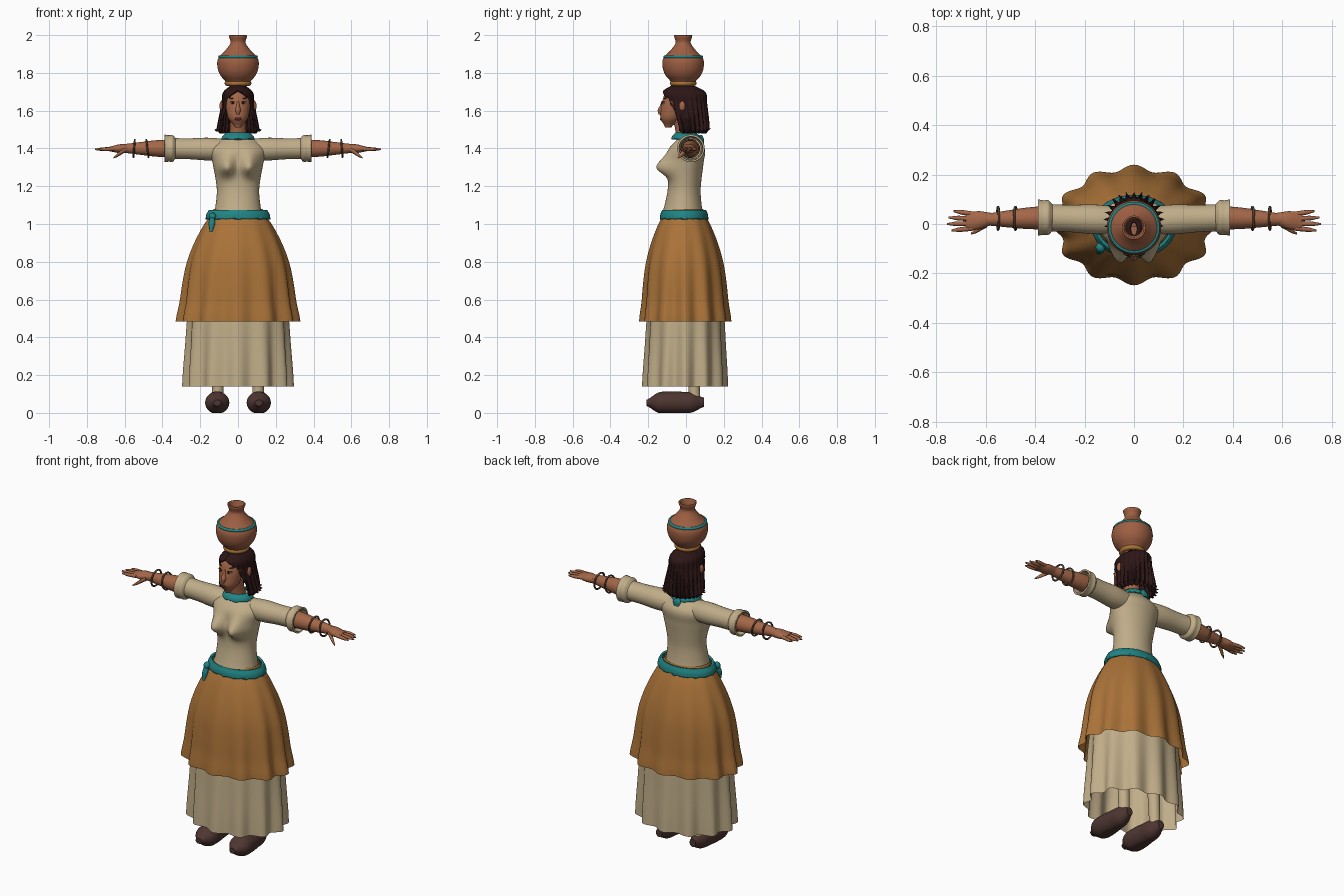
import bpy, bmesh
from math import sin, cos, pi, exp, radians
from mathutils import Vector

if "Cube" in bpy.data.objects:
    bpy.data.objects.remove(bpy.data.objects["Cube"])


def material(name, *rgb):
    mat = bpy.data.materials.new(name)
    mat.use_nodes = True
    mat.diffuse_color = (*rgb, 1)
    mat.node_tree.nodes["Principled BSDF"].inputs["Base Color"].default_value = (*rgb, 1)
    return mat


skin = material("brown skin", .37, .135, .065)
clay = material("fired clay", .34, .115, .055)
hair_dark = material("dark hair", .026, .008, .008)
cream = material("cream linen", .53, .42, .25)
ochre = material("ochre cloth", .4, .17, .04)
teal = material("teal cloth", .015, .23, .23)
leather = material("dark leather", .075, .036, .03)
bronze = material("dull bronze", .1, .055, .03)
lip_red = material("lip red", .2, .05, .035)
eye_white = material("eye white", .55, .48, .4)


def finish(name, bm, mat):
    """Turn a bmesh into a smooth-shaded object that keeps its sharp edges."""
    bmesh.ops.recalc_face_normals(bm, faces=bm.faces)
    mesh = bpy.data.meshes.new(name)
    bm.to_mesh(mesh)
    bm.free()
    mesh.materials.append(mat)
    for polygon in mesh.polygons:
        polygon.use_smooth = True
    mesh.set_sharp_from_angle(angle=radians(45))
    obj = bpy.data.objects.new(name, mesh)
    bpy.context.scene.collection.objects.link(obj)
    return obj


def sample(radii, t):
    """Smooth curve through evenly spaced radii."""
    last = len(radii) - 1
    i = min(int(t * last), last - 1)
    a, b, c, d = (radii[min(max(i + k, 0), last)] for k in (-1, 0, 1, 2))
    s = t * last - i
    return b + s / 2 * (c - a + s * (2 * a - 5 * b + 4 * c - d + s * (3 * b - a - 3 * c + d)))


def no_slit(t):
    return 0


def loft(name, mat, start, end, radii, flat=(1, 1), segments=48, waves=12,
         fold=0, hem=0, slit=no_slit, caps=True, thickness=0):
    """Skin elliptical sections from start to end; flat is the depth ratio at each end.
    Folds deepen towards the end, and the slit opens the front by a half angle."""
    start, end = Vector(start), Vector(end)
    span = end - start
    main = max(range(3), key=lambda k: abs(span[k]))
    across, depth = [k for k in range(3) if k != main]
    steps = 6 * (len(radii) - 1)
    is_open = slit is not no_slit
    bm = bmesh.new()
    rings = []
    for step in range(steps + 1):
        t = step / steps
        r = sample(radii, t)
        ratio = flat[0] + (flat[1] - flat[0]) * t
        gap = slit(t)
        ring = []
        for i in range(segments + is_open):
            a = gap + 2 * (pi - gap) * i / segments
            reach = r * (1 + fold * t * (cos(waves * a) - 1))
            p = start + span * t
            p[across] += reach * sin(a)
            p[depth] -= reach * ratio * cos(a)
            if step == steps:
                p[main] += hem * cos(waves * a)
            ring.append(bm.verts.new(p))
        rings.append(ring)
    for low, high in zip(rings, rings[1:]):
        for i in range(segments):
            j = (i + 1) % len(low)
            bm.faces.new((low[i], low[j], high[j], high[i]))
    if caps:
        bm.faces.new(rings[0])
        bm.faces.new(rings[-1])
    obj = finish(name, bm, mat)
    if thickness:
        shell = obj.modifiers.new("thickness", "SOLIDIFY")
        shell.thickness = thickness
    return obj


def ball(name, mat, location, size, tilt=0):
    bm = bmesh.new()
    bmesh.ops.create_uvsphere(bm, u_segments=20, v_segments=12, radius=1)
    obj = finish(name, bm, mat)
    obj.location, obj.scale, obj.rotation_euler.y = location, size, tilt


def hoop(name, mat, location, major, minor, tilt=0):
    bpy.ops.mesh.primitive_torus_add(location=location, rotation=(0, tilt, 0),
                                     major_radius=major, minor_radius=minor)
    obj = bpy.context.object
    obj.name = name
    obj.data.materials.append(mat)
    bpy.ops.object.shade_smooth()


# Water jar, its painted band and the carrying ring
loft("water_jar", clay, (0, -.015, 1.75), (0, -.015, 2),
     (.055, .088, .102, .098, .06, .033, .042), caps=False, thickness=.007)
hoop("jar_band", teal, (0, -.015, 1.885), .097, .008)
hoop("carrying_ring", ochre, (0, -.015, 1.745), .057, .014)

# Head, neck and the middle of the face
loft("head", skin, (0, -.095, 1.51), (0, -.03, 1.745),
     (.015, .05, .062, .066, .06, .02), flat=(1.05, 1.05))
loft("neck", skin, (0, 0, 1.44), (0, -.03, 1.57), (.05, .043, .043))
loft("nose", skin, (0, -.136, 1.58), (0, -.122, 1.65), (.008, .014, .009, .006), flat=(1.3, 1.3))
for name, z in (("upper_lip", 1.561), ("lower_lip", 1.553)):
    ball(name, lip_red, (0, -.13, z), (.018, .007, .005))

# Bobbed hair, parted around the face
loft("hair", hair_dark, (0, -.02, 1.752), (0, .02, 1.49), (.02, .078, .087, .096, .107, .115),
     flat=(1.6, .9), segments=144, waves=24, fold=.08, hem=.012, caps=False,
     slit=lambda t: max(0, 1.3 - .23 / (t + .001)), thickness=.01)

# Blouse, with the bust shaped by a smooth bulge
blouse = loft("blouse", cream, (0, -.02, 1.03), (0, .01, 1.475),
              (.13, .118, .112, .121, .135, .145, .06), flat=(.87, .6), segments=64)
for vert in blouse.data.vertices:
    x, y, z = vert.co
    if y < 0:
        width = .045 if z < 1.3 else .06
        bulge = exp(-((abs(x) - .062) / .045) ** 2 - ((z - 1.3) / width) ** 2)
        vert.co.y -= .075 * bulge * min(1, -y / .04)

# Collar with its knotted tail at the nape
loft("collar", teal, (0, 0, 1.485), (0, 0, 1.45), (.06, .08, .087), flat=(.9, .9),
     hem=.003, waves=8, caps=False, thickness=.008)
loft("collar_tail", teal, (0, .078, 1.47), (0, .092, 1.425), (.012, .025, .015),
     flat=(.6, .2), segments=12)

# Skirts and sash
loft("underskirt", cream, (0, 0, .8), (0, -.005, .14), (.21, .26, .28, .296),
     flat=(.76, .77), segments=144, fold=.06, caps=False)
loft("overskirt", ochre, (0, -.01, 1.08), (0, -.004, .485),
     (.13, .19, .24, .275, .295, .31, .33), flat=(.77, .74), segments=144, fold=.05, caps=False)
loft("sash", teal, (0, -.01, 1.075), (0, -.01, 1.03), (.155, .167, .171), flat=(.75, .75),
     hem=.005, waves=8, caps=False, thickness=.012)
ball("sash_knot", teal, (-.135, -.095, 1.04), (.02, .02, .02))
loft("sash_tail", teal, (-.135, -.1, 1.045), (-.142, -.118, .96), (.012, .017, .008),
     flat=(.7, .7), segments=12)

for side, label in ((1, "left"), (-1, "right")):
    def place(x, y, z):
        return (side * x, y, z)

    def limb(name, mat, start, end, radii, **options):
        return loft(f"{label}_{name}", mat, place(*start), place(*end), radii, **options)

    def feature(name, mat, location, size, tilt=0):
        ball(f"{label}_{name}", mat, place(*location), size, side * tilt)

    # Eyes, brows and ears
    feature("eye", eye_white, (.027, -.117, 1.64), (.014, .01, .0055))
    feature("iris", hair_dark, (.026, -.1255, 1.64), (.006, .004, .006))
    feature("lash", hair_dark, (.028, -.118, 1.646), (.016, .01, .002))
    feature("brow", hair_dark, (.03, -.108, 1.664), (.018, .01, .003), tilt=-.2)
    feature("ear", skin, (.088, -.02, 1.625), (.01, .016, .026))

    # Sleeve and turned-back cuff
    limb("sleeve", cream, (.06, .015, 1.395), (.36, .026, 1.4), (.055, .06, .055, .055))
    limb("cuff", cream, (.325, .026, 1.4), (.388, .026, 1.4), (.05, .07, .07, .073),
         caps=False, thickness=.01)

    # Forearm, hand and fingers
    limb("forearm", skin, (.34, .026, 1.4), (.6, .018, 1.4), (.047, .044, .034, .024))
    limb("palm", skin, (.58, .02, 1.4), (.68, .01, 1.397), (.026, .037, .034), flat=(.9, .35))
    tips = {"little": .73, "ring": .75, "middle": .757, "index": .738}
    for i, (finger, tip) in enumerate(tips.items()):
        limb(f"{finger}_finger", skin, (.65, .04 - .019 * i, 1.398), (tip, .052 - .026 * i, 1.395),
             (.01, .01, .009, .004), segments=12)
    limb("thumb", skin, (.595, 0, 1.395), (.66, -.04, 1.35), (.014, .012, .01, .004), segments=12)

    # Bangles
    for name, x, lean in (("inner_bangle", .48, .12), ("outer_bangle", .55, -.08)):
        hoop(f"{label}_{name}", bronze, place(x, .023, 1.4), .046, .005, pi / 2 + side * lean)

    # Stockinged leg and shoe with a flattened sole
    limb("leg", cream, (.107, .045, .08), (.1, .02, .8), (.03, .035, .05, .06))
    shoe = limb("shoe", leather, (.11, -.21, .053), (.11, .095, .056),
                (.02, .06, .062, .055, .047, .02), flat=(.8, 1.2))
    for vert in shoe.data.vertices:
        vert.co.z = max(vert.co.z, 0)
